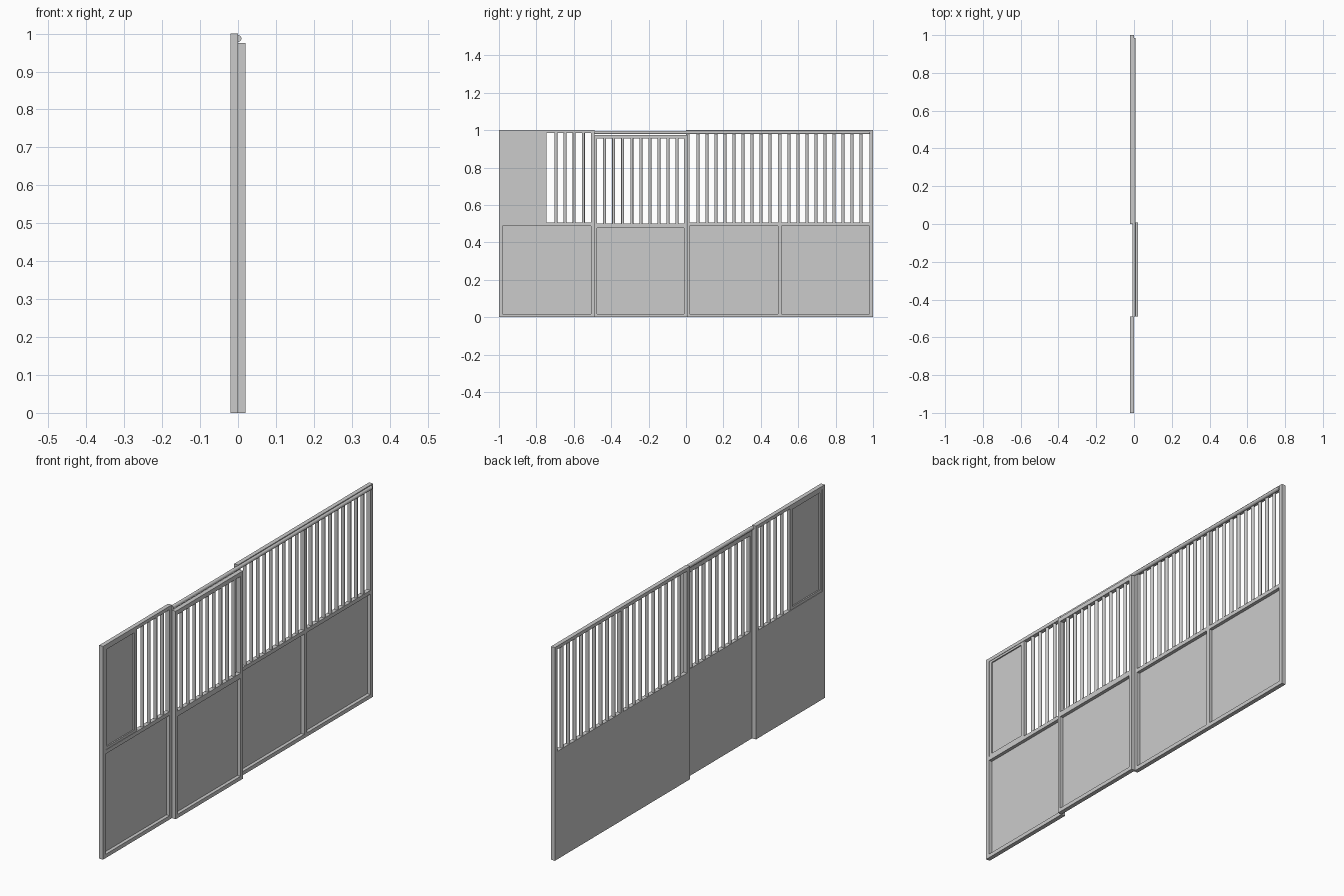
import bpy, bmesh
from mathutils import Matrix

if "Cube" in bpy.data.objects:
    bpy.data.objects.remove(bpy.data.objects["Cube"])

T = 0.02  # frame depth


def add_box(bm, x, y, z):
    size = (x[1] - x[0], y[1] - y[0], z[1] - z[0])
    mid = ((x[0] + x[1]) / 2, (y[0] + y[1]) / 2, (z[0] + z[1]) / 2)
    bmesh.ops.create_cube(bm, size=1, matrix=Matrix.Translation(mid) @ Matrix.Diagonal((*size, 1)))


def finish(bm, name, smooth=False):
    me = bpy.data.meshes.new(name)
    bm.to_mesh(me)
    bm.free()
    ob = bpy.data.objects.new(name, me)
    bpy.context.collection.objects.link(ob)
    if smooth:
        bpy.ops.object.select_all(action='DESELECT')
        ob.select_set(True)
        bpy.context.view_layer.objects.active = ob
        bpy.ops.object.shade_smooth_by_angle()
    return ob


def frame(name, x, posts, rails, y, z):
    """Full-height posts with rails fitted between them."""
    bm = bmesh.new()
    for a, b in posts:
        add_box(bm, x, (a, b), z)
    for (_, a), (b, _) in zip(posts, posts[1:]):
        for r in rails:
            add_box(bm, x, (a, b), r)
    return finish(bm, name)


def sheet(name, x, y, z):
    bm = bmesh.new()
    add_box(bm, x, y, z)
    return finish(bm, name)


def bars(name, x, y0, y1, count, z):
    bm = bmesh.new()
    for i in range(count):
        y = y0 + (y1 - y0) * i / (count - 1)
        bmesh.ops.create_cone(bm, cap_ends=True, segments=20, radius1=0.008, radius2=0.008,
                              depth=z[1] - z[0],
                              matrix=Matrix.Translation((x, y, (z[0] + z[1]) / 2)))
    return finish(bm, name, True)


fixed_x, door_x = (-T, 0), (0, T)
fixed_rails = [(0, 0.018), (0.488, 0.506), (0.984, 1)]

# Left fixed panel
frame("left_panel_frame", fixed_x, [(-1, -0.981), (-0.508, -0.49)], fixed_rails, None, (0, 1))
sheet("left_panel_board", (-T, -0.016), (-0.99, -0.499), (0.002, 0.497))
bars("left_panel_bars", -0.01, -0.695, -0.549, 4, (0.5, 0.99))

# Upper hatch with its own inner frame and board
frame("hatch_frame", (-0.018, -0.002), [(-0.981, -0.966), (-0.765, -0.745)],
      [(0.506, 0.518), (0.974, 0.984)], None, (0.506, 0.984))
sheet("hatch_board", (-0.012, -0.008), (-0.97, -0.76), (0.51, 0.98))

# Right fixed panel, two bays
frame("right_panel_frame", fixed_x, [(0, 0.02), (0.491, 0.51), (0.981, 1)],
      fixed_rails, None, (0, 1))
sheet("right_panel_board", (-T, -0.016), (0.005, 0.99), (0.002, 0.497))
bars("right_panel_bars_a", -0.01, 0.064, 0.449, 9, (0.5, 0.99))
bars("right_panel_bars_b", -0.01, 0.551, 0.936, 9, (0.5, 0.99))

# Sliding door in front of the opening
frame("door_frame", door_x, [(-0.49, -0.475), (-0.01, 0.008)],
      [(0, 0.018), (0.477, 0.502), (0.955, 0.975)], None, (0, 0.975))
sheet("door_board", (0, 0.004), (-0.485, 0), (0.002, 0.49))
bars("door_bars", 0.01, -0.435, -0.048, 9, (0.49, 0.965))

# Round sliding track
bm = bmesh.new()
bmesh.ops.create_cone(bm, cap_ends=True, segments=24, radius1=0.009, radius2=0.009, depth=1.475,
                      matrix=Matrix.Translation((0, 0.2475, 0.987)) @ Matrix.Rotation(1.5707963, 4, 'X'))
finish(bm, "door_track", True)
